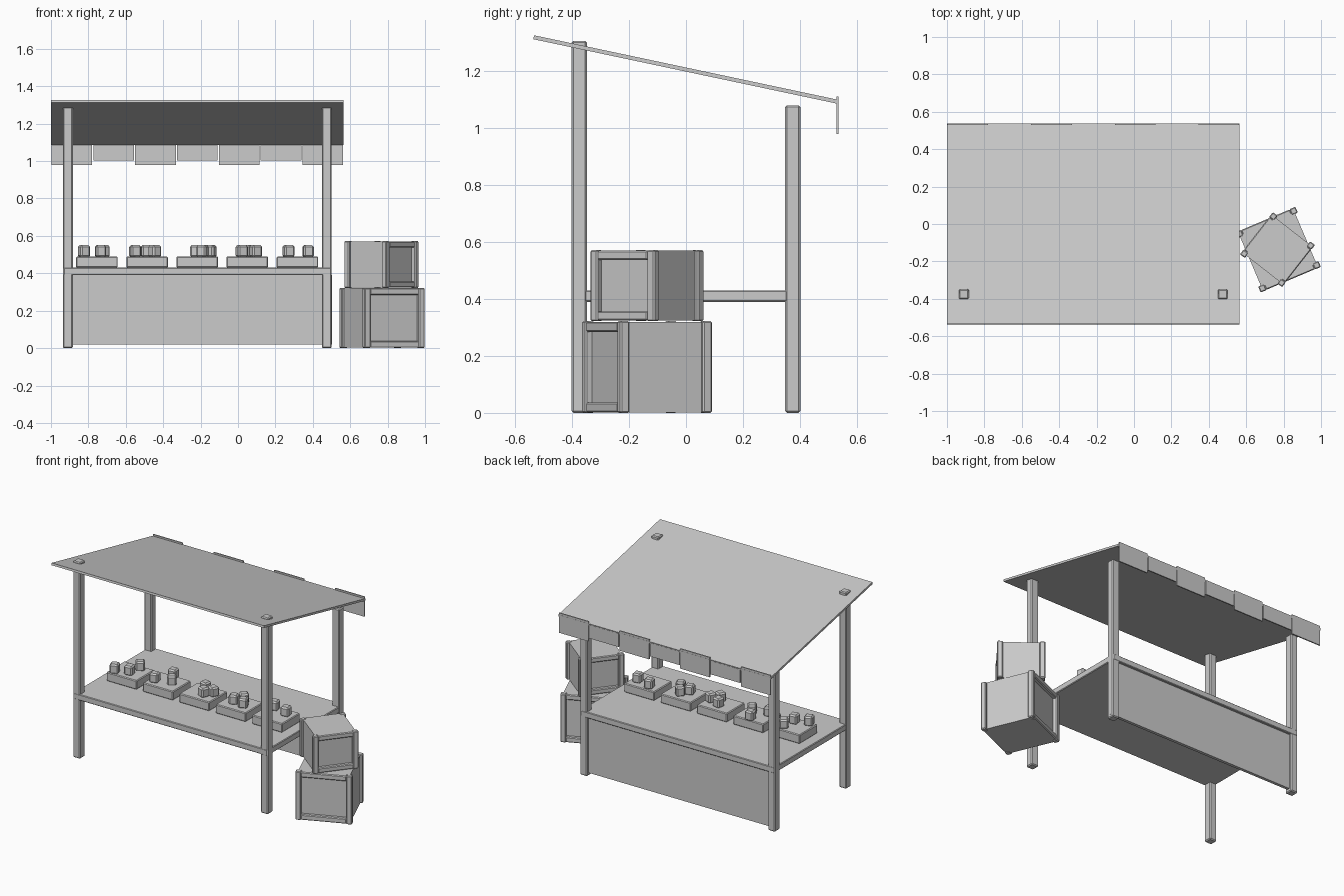
import bpy, random
from math import radians, atan2, hypot
from mathutils import Matrix, Vector

if "Cube" in bpy.data.objects:
    bpy.data.objects.remove(bpy.data.objects["Cube"])

random.seed(4)


def box(name, center, size, rot=(0, 0, 0), bevel=0.0):
    bpy.ops.mesh.primitive_cube_add(size=1, location=center, rotation=rot)
    ob = bpy.context.object
    ob.name = name
    ob.scale = size
    bpy.ops.object.transform_apply(location=False, rotation=False, scale=True)
    if bevel:
        m = ob.modifiers.new("bevel", 'BEVEL')
        m.width = bevel
        m.segments = 1
    return ob


CX = -0.2175     # middle of the stall in x

# four posts, taller in front
for sx, side in ((-1, "left"), (1, "right")):
    for y, h, end in ((-0.375, 1.307, "front"), (0.375, 1.08, "back")):
        box(f"{end}_{side}_post", (CX + sx * 0.692, y, h / 2), (0.053, 0.053, h), bevel=0.006)

# counter top and the panel closing the back side
box("counter_top", (CX, 0, 0.41), (1.43, 0.805, 0.04), bevel=0.004)
box("counter_panel", (CX, 0.376, 0.205), (1.438, 0.02, 0.37))

# sloping awning
drop, span = -0.227, 1.07
box("awning", (CX, 0, 1.206), (1.565, hypot(drop, span), 0.014), rot=(atan2(drop, span), 0, 0))

# hanging valance flaps, alternately long and short
pitch = 1.565 / 7
for i in range(7):
    low, high = (0.98, 1.112) if i % 2 == 0 else (1.002, 1.092)
    x = -1.0 + pitch * (i + 0.5)
    box(f"valance_flap_{i + 1}", (x, 0.532, (low + high) / 2), (pitch - 0.006, 0.008, high - low))

# produce trays
for i in range(5):
    box(f"tray_{i + 1}", (-0.754 + 0.268 * i, -0.055, 0.46), (0.222, 0.19, 0.06), bevel=0.005)

# chunky produce on the trays: x, y
produce = [(-0.823, -0.12), (-0.735, -0.09), (-0.72, 0.0),
           (-0.55, -0.09), (-0.49, 0.02), (-0.445, -0.06),
           (-0.225, -0.02), (-0.19, -0.09), (-0.147, -0.05),
           (0.02, -0.07), (0.058, -0.02), (0.095, -0.08),
           (0.27, 0.0), (0.375, -0.03)]
for i, (x, y) in enumerate(produce):
    box(f"produce_{i + 1}", (x, y, 0.518), (0.056, 0.056, 0.064),
        rot=(0, 0, random.uniform(0, 1.5)), bevel=0.009)


def crate(name, center, z, half, height, angle, bar):
    """Solid crate with a bar frame on two opposite faces."""
    turn = Matrix.Rotation(angle, 3, 'Z')
    mid = z + height / 2

    def part(label, x, y, zz, size, bevel=0.0):
        p = turn @ Vector((x, y, 0))
        box(f"{name}_{label}", (center[0] + p.x, center[1] + p.y, zz), size, (0, 0, angle), bevel)

    inner = half - bar / 2
    part("body", 0, 0, mid, (2 * half - 0.03, 2 * half - 0.05, height - 0.004))
    for sy, face in ((-1, "front"), (1, "back")):
        for sx, side in ((-1, "left"), (1, "right")):
            part(f"{face}_{side}_bar", sx * inner, sy * inner, mid, (bar, bar, height), 0.005)
        for sz, lvl in ((-1, "lower"), (1, "upper")):
            part(f"{face}_{lvl}_rail", 0, sy * inner, mid + sz * (height / 2 - bar / 2 - 0.002),
                 (2 * half - 2 * bar + 0.004, bar * 0.9, bar), 0.005)


# two stacked crates beside the stall
crate("lower_crate", (0.77, -0.137), 0.0, 0.175, 0.322, radians(23), 0.035)
crate("upper_crate", (0.767, -0.137), 0.322, 0.143, 0.25, radians(52), 0.033)
